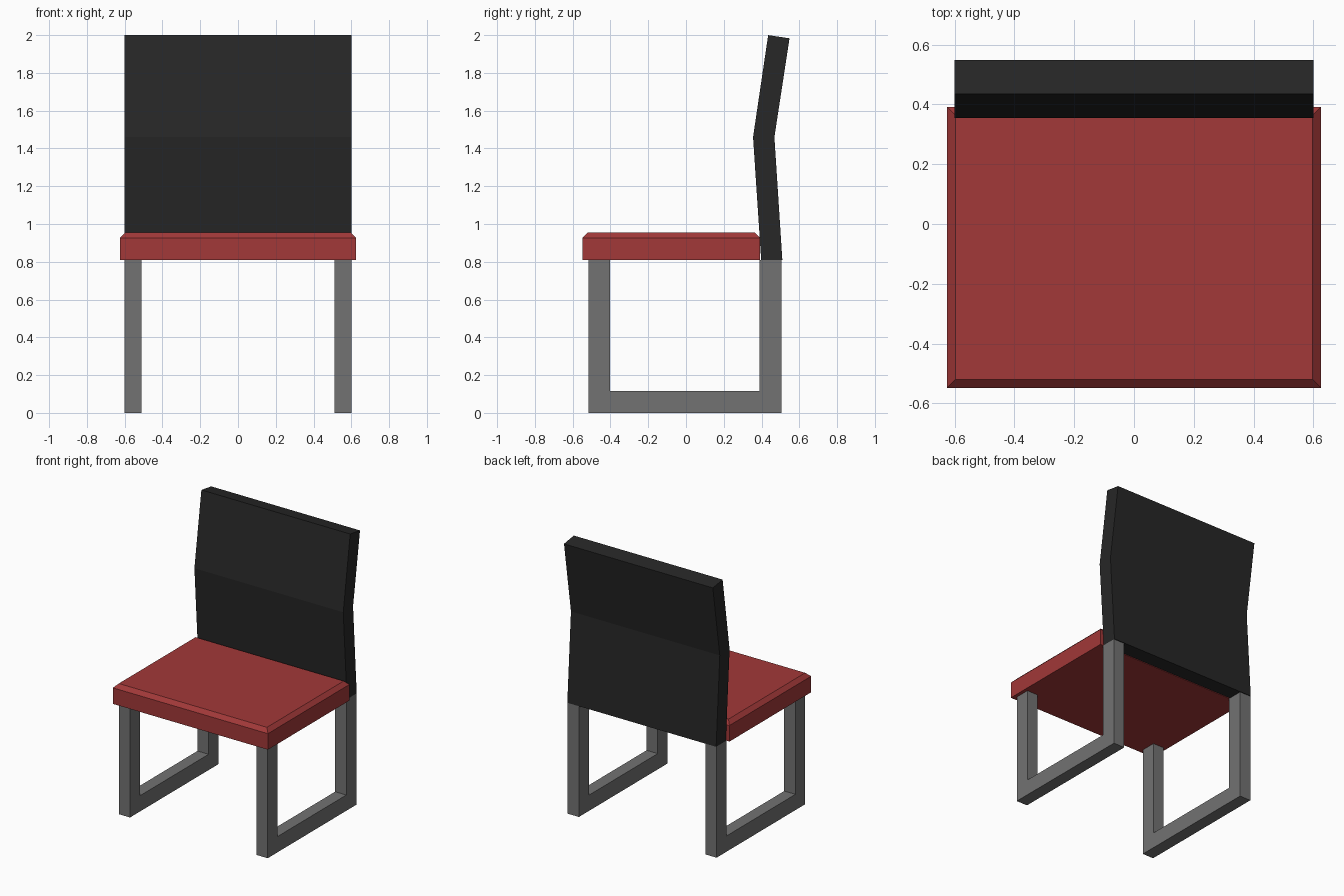
import bpy, bmesh

if "Cube" in bpy.data.objects:
    bpy.data.objects.remove(bpy.data.objects["Cube"])

def material(name, rgb):
    m = bpy.data.materials.new(name)
    m.diffuse_color = (*rgb, 1)
    m.use_nodes = True
    m.node_tree.nodes["Principled BSDF"].inputs["Base Color"].default_value = m.diffuse_color
    return m

def extrude_profile(name, points, x0, x1, mat=None):
    """Extrude a (y, z) outline along x."""
    bm = bmesh.new()
    face = bm.faces.new([bm.verts.new((x0, y, z)) for y, z in points])
    ext = bmesh.ops.extrude_face_region(bm, geom=[face])["geom"]
    verts = [v for v in ext if isinstance(v, bmesh.types.BMVert)]
    bmesh.ops.translate(bm, verts=verts, vec=(x1 - x0, 0, 0))
    bmesh.ops.recalc_face_normals(bm, faces=bm.faces)
    return finish(name, bm, mat)

def finish(name, bm, mat):
    mesh = bpy.data.meshes.new(name)
    bm.to_mesh(mesh)
    bm.free()
    obj = bpy.data.objects.new(name, mesh)
    bpy.context.collection.objects.link(obj)
    if mat:
        mesh.materials.append(mat)
    return obj

red = material("red_cushion", (0.36, 0.04, 0.04))
black = material("black_back", (0.02, 0.02, 0.02))
steel = material("grey_metal", (0.17, 0.17, 0.17))

# U-shaped leg frames, one per side
U = [(-0.515, 0), (0.505, 0), (0.505, 0.81), (0.39, 0.81),
     (0.39, 0.115), (-0.403, 0.115), (-0.403, 0.81), (-0.515, 0.81)]
for side, x0 in (("left", -0.6), ("right", 0.51)):
    extrude_profile(side + "_leg_frame", U, x0, x0 + 0.09, steel)

# Bent backrest
extrude_profile("backrest", [(0.398, 0.81), (0.51, 0.81), (0.468, 1.46),
                             (0.548, 1.983), (0.435, 2.0), (0.355, 1.46)],
                -0.6, 0.6, black)

# Seat cushion with chamfered top rim
bm = bmesh.new()
bmesh.ops.create_cube(bm, size=1)
bmesh.ops.scale(bm, verts=bm.verts, vec=(1.25, 0.94, 0.145))
bmesh.ops.translate(bm, verts=bm.verts, vec=(0, -0.078, 0.8825))
rim = [e for e in bm.edges if all(v.co.z > 0.9 for v in e.verts)]
bmesh.ops.bevel(bm, geom=rim, offset=0.028, offset_type='OFFSET',
                segments=1, profile=0.5, affect='EDGES')
finish("seat", bm, red)
